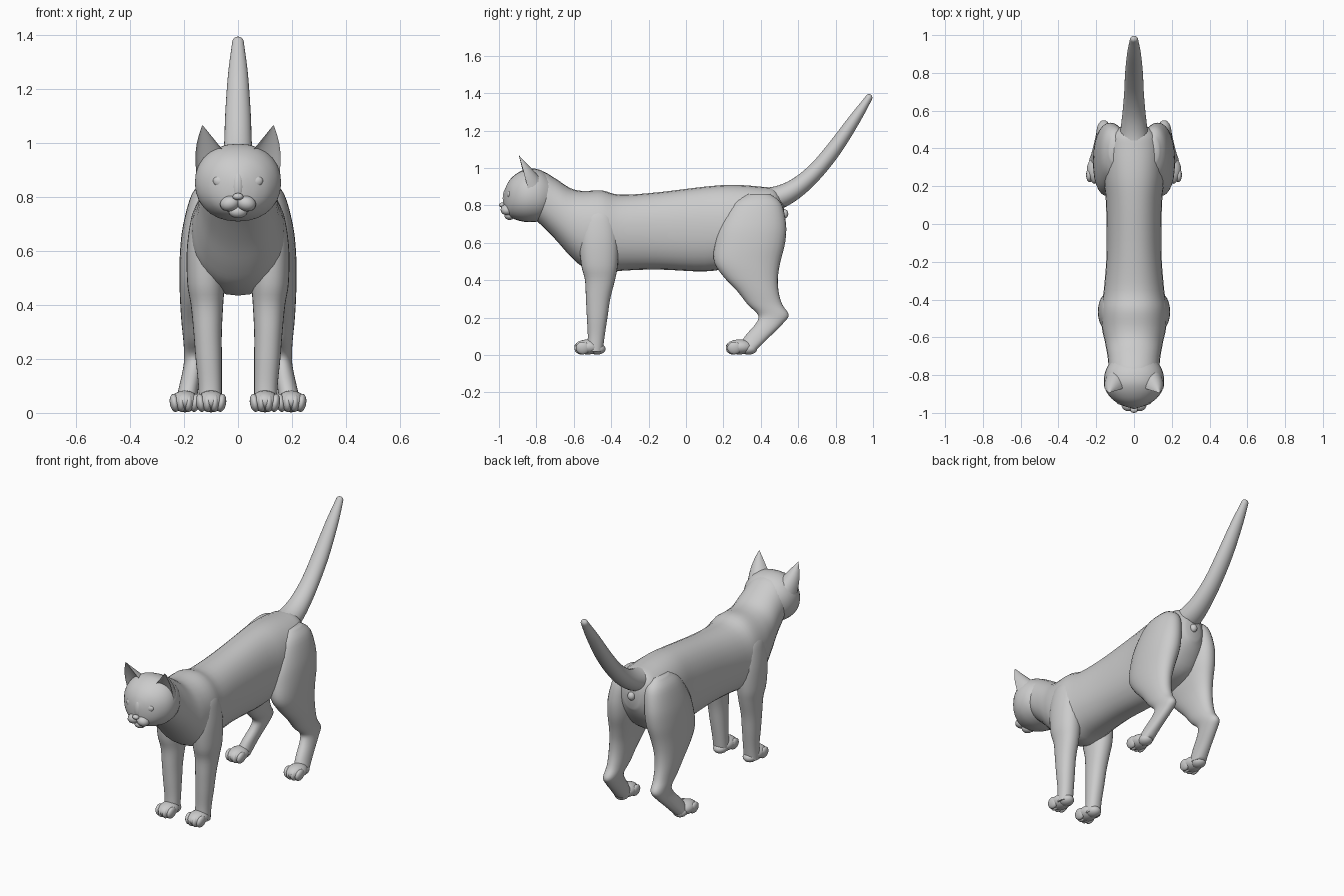
import bpy, bmesh
from math import sin, cos, pi, radians, copysign
from mathutils import Vector, Matrix

if "Cube" in bpy.data.objects:
    bpy.data.objects.remove(bpy.data.objects["Cube"])

SEG = 28


def finish(name, bm, mirror=False):
    bmesh.ops.recalc_face_normals(bm, faces=bm.faces)
    me = bpy.data.meshes.new(name)
    bm.to_mesh(me)
    bm.free()
    for p in me.polygons:
        p.use_smooth = True
    me.set_sharp_from_angle(angle=radians(50))
    ob = bpy.data.objects.new(name, me)
    bpy.context.collection.objects.link(ob)
    if mirror:
        ob.modifiers.new("Mirror", "MIRROR").use_mirror_merge = False
    return ob


def spline(rows, steps=4):
    """Catmull-Rom through rows of numbers."""
    out = []
    for i in range(len(rows) - 1):
        a, b, c, d = (rows[max(0, min(len(rows) - 1, i + k))] for k in (-1, 0, 1, 2))
        for s in range(steps):
            t = s / steps
            out.append([0.5 * (2 * q + (r - p) * t + (2 * p - 5 * q + 4 * r - u) * t * t
                               + (3 * q - p - 3 * r + u) * t ** 3)
                        for p, q, r, u in zip(a, b, c, d)])
    return out + [list(rows[-1])]


def loft(name, rows, shape, mirror=False, power=2.0):
    bm = bmesh.new()
    rings = []
    for row in spline(rows):
        ring = []
        for k in range(SEG):
            c, s = cos(2 * pi * k / SEG), sin(2 * pi * k / SEG)
            c, s = (copysign(abs(v) ** (2 / power), v) for v in (c, s))
            ring.append(bm.verts.new(shape(row, c, s)))
        rings.append(ring)
    for a, b in zip(rings, rings[1:]):
        for k in range(SEG):
            j = (k + 1) % SEG
            bm.faces.new((a[k], a[j], b[j], b[k]))
    bm.faces.new(rings[0])
    bm.faces.new(rings[-1])
    return finish(name, bm, mirror)


def slice_y(r, c, s):      # row: y, bottom z, top z, half width
    return (r[3] * c, r[0], (r[1] + r[2]) / 2 + (r[2] - r[1]) / 2 * s)


def slice_z(r, c, s):      # row: z, y front, y back, x inner, x outer
    return ((r[3] + r[4]) / 2 + (r[4] - r[3]) / 2 * c,
            (r[1] + r[2]) / 2 + (r[2] - r[1]) / 2 * s, r[0])


def slice_path(r, c, s):   # row: y, z, radius, slope in degrees
    a = radians(r[3])
    return (1.15 * r[2] * c, r[0] - sin(a) * r[2] * s, r[1] + cos(a) * r[2] * s)


def blobs(name, items, mirror=False):
    """Ellipsoids: (centre, radii, roll around y)."""
    bm = bmesh.new()
    for centre, radii, roll in items:
        m = (Matrix.Translation(centre) @ Matrix.Rotation(radians(roll), 4, 'Y')
             @ Matrix.Diagonal((*radii, 1)))
        bmesh.ops.create_uvsphere(bm, u_segments=20, v_segments=12, radius=1, matrix=m)
    return finish(name, bm, mirror)


# Torso with neck and chest
loft("torso", [
    (-.86, .77, .95, .10), (-.78, .70, .985, .13), (-.70, .62, .945, .14),
    (-.62, .53, .893, .155), (-.55, .47, .877, .17), (-.45, .435, .88, .175),
    (-.35, .45, .857, .16), (-.15, .457, .87, .145), (.10, .447, .90, .148),
    (.25, .47, .91, .16), (.40, .51, .90, .16), (.48, .60, .885, .125),
    (.525, .68, .82, .05)], slice_y, power=2.2)

# Head
loft("head", [
    (-.974, .81, .86, .015), (-.968, .78, .885, .04), (-.953, .75, .92, .078),
    (-.925, .73, .955, .118), (-.88, .715, .985, .15), (-.83, .71, .998, .16),
    (-.77, .72, .985, .148), (-.71, .76, .94, .11)], slice_y, power=2.15)

# Face details
blobs("muzzle", [((.03, -.957, .777), (.037, .034, .029), 15)], True)
blobs("chin", [((0, -.943, .746), (.034, .028, .024), 0)])
blobs("nose", [((0, -.984, .802), (.02, .016, .013), 0),
               ((0, -.952, .838), (.026, .028, .06), 0)])
blobs("eyes", [((.064, -.944, .857), (.029, .014, .021), -15)], True)

# Ears: hollow half cones narrowing to a tip
bm = bmesh.new()
inner, outer, tip = Vector((.04, -.865, .955)), Vector((.155, -.845, .89)), Vector((.132, -.894, 1.068))
N, LEV = 10, 7
for depth in (.085, .03):
    grid = []
    for i in range(LEV + 1):
        t = i / LEV
        a, b = inner.lerp(tip, t), outer.lerp(tip, t)
        b = b + Vector((.012, 0, .004)) * sin(pi * t)
        grid.append([bm.verts.new(a.lerp(b, (1 - cos(pi * k / N)) / 2)
                     + Vector((0, 1, .15)) * depth * (1 - t) * sin(pi * k / N))
                     for k in range(N + 1)])
    for p, q in zip(grid, grid[1:]):
        for k in range(N):
            bm.faces.new((p[k], p[k + 1], q[k + 1], q[k]))
bmesh.ops.remove_doubles(bm, verts=bm.verts, dist=.0005)
finish("ears", bm, True)

# Front legs
loft("front_legs", [
    (.81, -.50, -.44, .08, .12), (.76, -.55, -.39, .05, .16), (.70, -.565, -.37, .05, .178),
    (.60, -.57, -.36, .05, .19), (.48, -.56, -.365, .05, .188), (.40, -.54, -.38, .055, .175),
    (.30, -.535, -.405, .06, .165), (.20, -.53, -.42, .06, .157),
    (.10, -.525, -.435, .06, .147), (.02, -.53, -.445, .06, .145)], slice_z, True, 2.2)

# Hind legs with thigh and hock
loft("hind_legs", [
    (.86, .33, .45, .07, .13), (.81, .25, .51, .04, .172), (.70, .185, .535, .04, .203),
    (.60, .155, .53, .045, .215), (.50, .15, .505, .065, .217), (.42, .20, .492, .085, .215),
    (.34, .275, .495, .10, .21), (.27, .33, .515, .11, .203), (.215, .385, .549, .12, .20),
    (.17, .375, .52, .13, .203), (.10, .315, .45, .145, .218),
    (.03, .275, .38, .155, .235)], slice_z, True, 2.2)

# Paws with four toes each
for name, x, y in (("front_paws", .10, -.525), ("hind_paws", .197, .285)):
    toes = [((x + d, y - .04 + abs(d) * .35, .037), (.018, .037, .034), d * 250)
            for d in (-.038, -.014, .014, .038)]
    blobs(name, [((x, y, .043), (.053, .072, .04), 0),
                 ((x, y + .05, .032), (.04, .045, .03), 0)] + toes, True)

# Tail
loft("tail", [
    (.40, .825, .07, 15), (.50, .845, .062, 25), (.60, .90, .052, 40), (.70, .99, .045, 47),
    (.80, 1.113, .041, 52), (.90, 1.258, .032, 55), (.965, 1.355, .021, 56),
    (.982, 1.382, .017, 56), (.988, 1.392, .006, 56)], slice_path)
blobs("tail_underside_bump", [((0, .525, .755), (.022, .022, .025), 0)])
